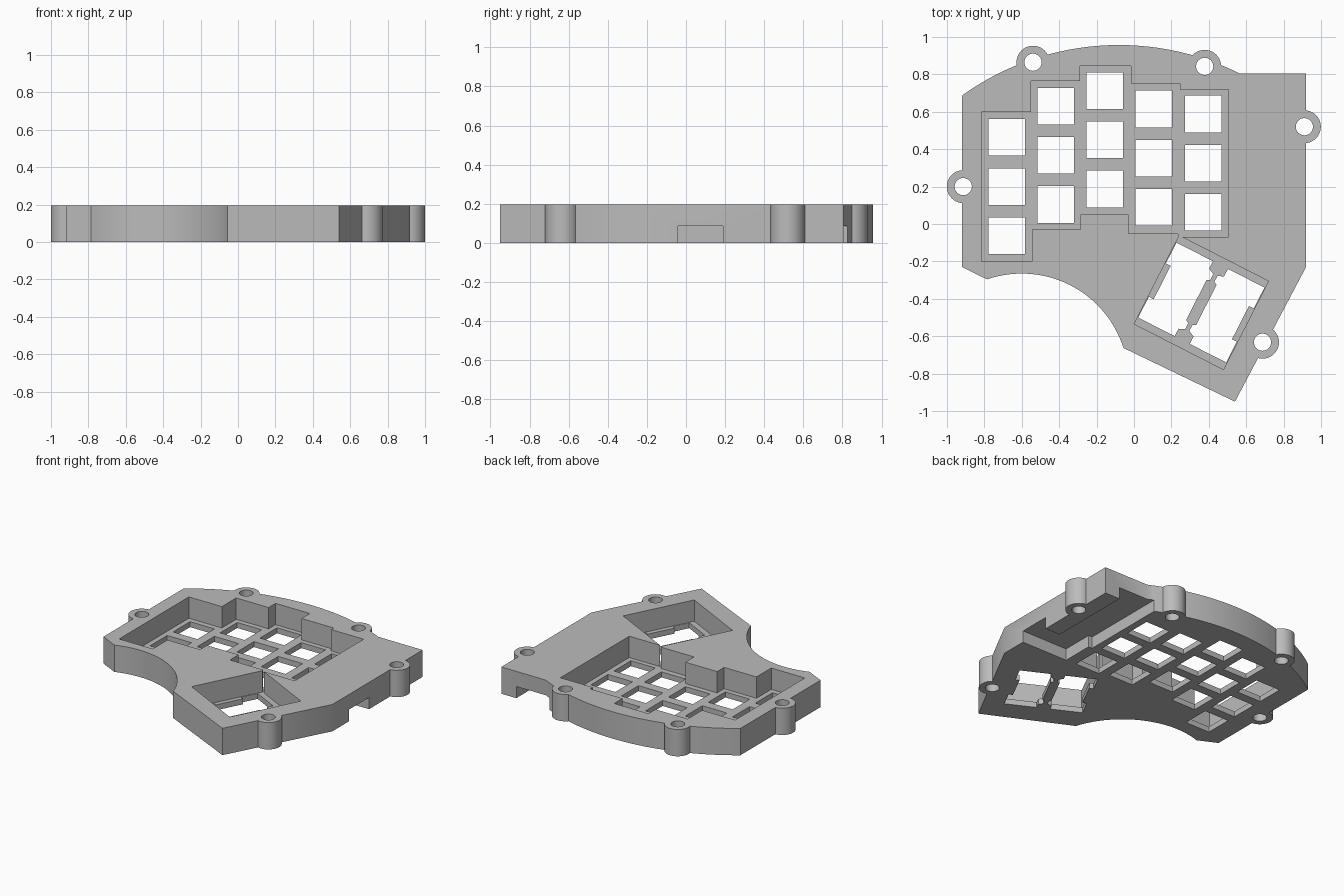
import bpy, bmesh
from math import cos, sin, radians, atan2, pi
from mathutils import Matrix

if "Cube" in bpy.data.objects:
    bpy.data.objects.remove(bpy.data.objects["Cube"])

HEIGHT, PLATE, PORT = 0.195, 0.04, 0.085

grey = bpy.data.materials.new("matte grey")
grey.use_nodes = True
grey.diffuse_color = (0.5, 0.5, 0.5, 1)
grey.node_tree.nodes["Principled BSDF"].inputs["Base Color"].default_value = (0.5, 0.5, 0.5, 1)


def prisms(name, outlines, z0, z1, matrix=Matrix()):
    """One object holding an upright prism for each 2D outline."""
    bm = bmesh.new()
    for outline in outlines:
        face = bm.faces.new([bm.verts.new((x, y, z0)) for x, y in outline])
        ext = bmesh.ops.extrude_face_region(bm, geom=[face])["geom"]
        bmesh.ops.translate(bm, vec=(0, 0, z1 - z0),
                            verts=[v for v in ext if isinstance(v, bmesh.types.BMVert)])
    bmesh.ops.recalc_face_normals(bm, faces=bm.faces)
    bm.transform(matrix)
    mesh = bpy.data.meshes.new(name)
    bm.to_mesh(mesh)
    bm.free()
    mesh.materials.append(grey)
    obj = bpy.data.objects.new(name, mesh)
    bpy.context.collection.objects.link(obj)
    return obj


def arc(cx, cy, r, start, end, n):
    angles = [radians(start + (end - start) * i / n) for i in range(n + 1)]
    return [(cx + r * cos(a), cy + r * sin(a)) for a in angles]


def circle(cx, cy, r, n=40):
    return arc(cx, cy, r, 0, 360, n)[:-1]


def rect(x0, x1, y0, y1):
    return [(x0, y0), (x1, y0), (x1, y1), (x0, y1)]


def combine(target, tool, operation):
    mod = target.modifiers.new(tool.name, "BOOLEAN")
    mod.operation, mod.solver, mod.object = operation, "EXACT", tool
    bpy.context.view_layer.objects.active = target
    bpy.ops.object.modifier_apply(modifier=mod.name)
    bpy.data.objects.remove(tool)


# Case body with a bowed back edge and a hollow palm edge
outline = [(-0.92, -0.23)]
outline += arc(-0.6, -0.835, 0.57, 109, 17.6, 32)
outline += [(0.54, -0.95), (0.92, -0.23), (0.92, 0.805)]
outline += arc(-0.08, -0.483, 1.44, 63.5, 125.6, 40)
case = prisms("keyboard_case", [outline], 0, HEIGHT)

# Screw bosses around the rim
bosses = [(-0.54, 0.865), (0.378, 0.843), (0.911, 0.52), (-0.913, 0.2), (0.687, -0.632)]
combine(case, prisms("screw_bosses", [circle(x, y, 0.088) for x, y in bosses], 0, HEIGHT), "UNION")

# Stepped key well, open at the top
well = [(-0.815, -0.2), (-0.545, -0.2), (-0.545, -0.03), (-0.285, -0.03),
        (-0.285, 0.05), (-0.03, 0.05), (-0.03, -0.05), (0.235, -0.05),
        (0.245, -0.07), (0.505, -0.07), (0.505, 0.72), (0.245, 0.72),
        (0.245, 0.75), (-0.015, 0.75), (-0.015, 0.845), (-0.29, 0.845),
        (-0.29, 0.765), (-0.55, 0.765), (-0.55, 0.6), (-0.815, 0.6)]
combine(case, prisms("key_well", [well], PLATE, 0.4), "DIFFERENCE")

# Switch holes in five staggered columns
columns = [(-0.68, 0.2), (-0.418, 0.367), (-0.157, 0.45), (0.106, 0.352), (0.37, 0.325)]
half, pitch = 0.098, 0.263
holes = [rect(x - half, x + half, y + r * pitch - half, y + r * pitch + half)
         for x, y in columns for r in (-1, 0, 1)]
combine(case, prisms("switch_holes", holes, -0.2, 0.3), "DIFFERENCE")

# Angled thumb well
turn = Matrix.Translation((0.36, -0.42, 0)) @ Matrix.Rotation(atan2(-0.25, 0.49), 4, "Z")
combine(case, prisms("thumb_well", [rect(-0.268, 0.268, -0.265, 0.265)], PLATE, 0.4, turn), "DIFFERENCE")

# Two mirrored thumb openings with clip tabs and a waisted bar between them
edge = [(0.045, 0.225), (0.264, 0.225), (0.264, 0.1), (0.235, 0.1)]
bar = [(0.03, 0.12), (0.012, 0.13), (0.012, 0.165), (0.045, 0.18)]
upper = bar + edge
thumb = upper + [(u, -v) for u, v in reversed(upper)]
openings = [[(s * u, v) for u, v in thumb] for s in (-1, 1)]
combine(case, prisms("thumb_openings", openings, -0.2, 0.3, turn), "DIFFERENCE")

# Controller bay underneath, open at the back, joined to a side jack bay
bay = [(0.55, -0.04), (1.1, -0.04), (1.1, 0.19), (0.8, 0.19),
       (0.8, 1.1), (0.52, 1.1), (0.52, 0.19), (0.55, 0.19)]
combine(case, prisms("controller_bay", [bay], -0.2, PORT), "DIFFERENCE")

# Screw holes
combine(case, prisms("screw_holes", [circle(x, y, 0.046, 32) for x, y in bosses], -0.2, 0.4), "DIFFERENCE")

# Smooth the curved walls, keep corners crisp
bpy.ops.object.select_all(action="DESELECT")
case.select_set(True)
bpy.context.view_layer.objects.active = case
bpy.ops.object.shade_smooth_by_angle(angle=pi / 6)
